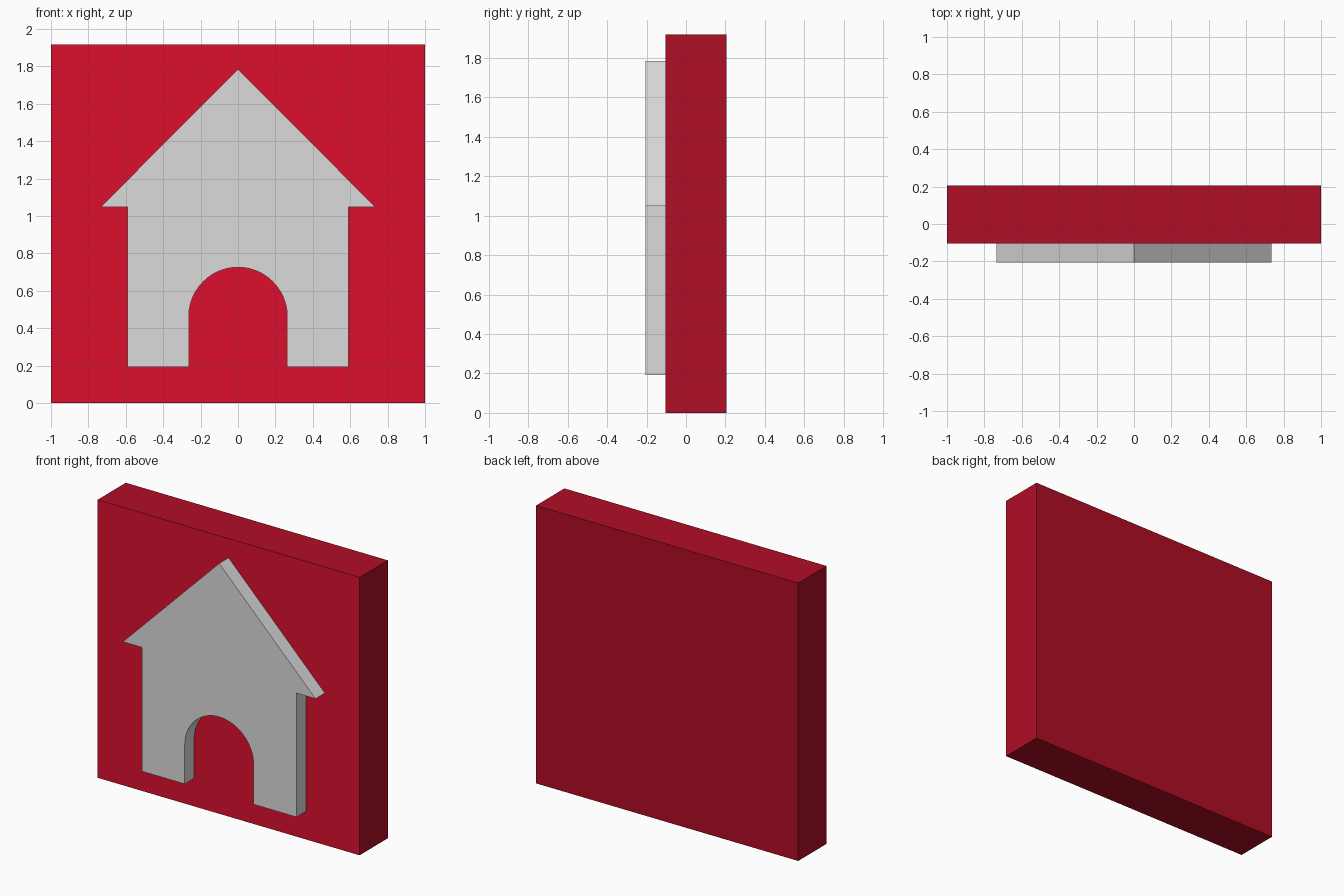
import bpy, bmesh, math

if "Cube" in bpy.data.objects:
    bpy.data.objects.remove(bpy.data.objects["Cube"])


def material(name, rgb):
    m = bpy.data.materials.new(name)
    m.diffuse_color = (*rgb, 1)
    m.use_nodes = True
    m.node_tree.nodes["Principled BSDF"].inputs["Base Color"].default_value = m.diffuse_color
    return m


bright_red = material("bright red", (0.716, 0.005, 0.028))
deep_red = material("deep red", (0.434, 0.004, 0.018))
light_grey = material("light grey", (0.71, 0.71, 0.71))


def extrude_profile(name, points, y_front, y_back, mats):
    """Extrude an x-z outline from y_front to y_back."""
    bm = bmesh.new()
    face = bm.faces.new([bm.verts.new((x, y_front, z)) for x, z in points])
    ext = bmesh.ops.extrude_face_region(bm, geom=[face], use_keep_orig=True)
    moved = [g for g in ext["geom"] if isinstance(g, bmesh.types.BMVert)]
    bmesh.ops.translate(bm, verts=moved, vec=(0, y_back - y_front, 0))
    bmesh.ops.recalc_face_normals(bm, faces=bm.faces)
    mesh = bpy.data.meshes.new(name)
    bm.to_mesh(mesh)
    bm.free()
    for m in mats:
        mesh.materials.append(m)
    obj = bpy.data.objects.new(name, mesh)
    bpy.context.collection.objects.link(obj)
    return obj


# Backing plate: bright front, deeper red on the sides and back
plate = extrude_profile("backing_plate",
                        [(-1, 0), (1, 0), (1, 1.917), (-1, 1.917)],
                        -0.103, 0.205, [deep_red, bright_red])
for p in plate.data.polygons:
    p.material_index = 1 if p.normal.y < -0.9 else 0

# House silhouette: right half with arched doorway, then mirrored
R, SPRING, N = 0.263, 0.463, 20
arch = [(R * math.sin(a), SPRING + R * math.cos(a))
        for a in (math.pi / 2 * i / N for i in range(N + 1))]
half = arch + [(R, 0.193), (0.59, 0.193), (0.59, 1.048), (0.735, 1.048), (0, 1.785)]
outline = half + [(-x, z) for x, z in reversed(half[1:-1])]
house = extrude_profile("house", outline, -0.205, -0.103, [light_grey])

# Smooth the arch, keep other edges sharp
bpy.context.view_layer.objects.active = house
house.select_set(True)
bpy.ops.object.shade_smooth_by_angle(angle=math.radians(30))
